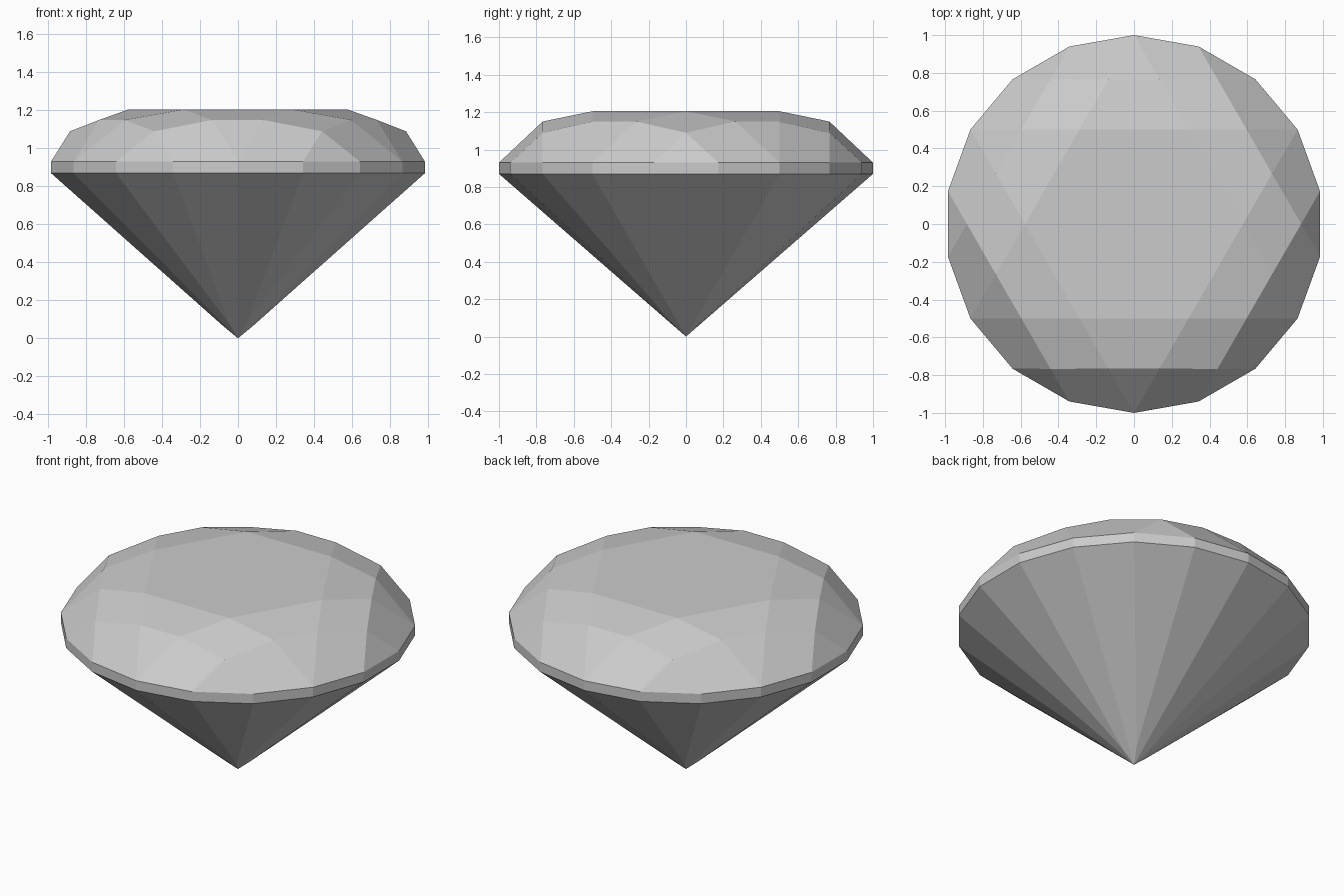
import bpy
import bmesh
from math import sin, cos, radians

cube = bpy.data.objects.get("Cube")
if cube:
    bpy.data.objects.remove(cube, do_unlink=True)

# Material
mat = bpy.data.materials.new("pale grey")
mat.use_nodes = True
colour = (0.6, 0.6, 0.6, 1)
mat.diffuse_color = colour
mat.node_tree.nodes["Principled BSDF"].inputs["Base Color"].default_value = colour

bm = bmesh.new()


def ring(angles, radius, z):
    """Vertices on a circle, keyed by their angle in degrees."""
    return {a % 360: bm.verts.new((radius * cos(radians(a)), radius * sin(radians(a)), z))
            for a in angles}


# Rings from the table down to the point
sixths = range(0, 360, 60)
eighteenths = range(10, 370, 20)
table = ring(sixths, 0.577, 1.205)
star = ring([a + d for a in sixths for d in (-20, 20)], 0.778, 1.15)
kite = ring(sixths, 0.885, 1.09)
girdle_top = ring(eighteenths, 1, 0.93)
girdle_low = ring(eighteenths, 1, 0.87)
culet = ring(sixths, 0.084, 0.07)
tip = bm.verts.new((0, 0, 0))


def facet(*corners):
    """Face from (ring, angle) pairs or plain vertices."""
    bm.faces.new([c if isinstance(c, bmesh.types.BMVert) else c[0][c[1] % 360]
                  for c in corners])


# Flat table
facet(*table.values())

for a in sixths:
    # Crown facets
    facet((table, a), (star, a - 20), (kite, a), (star, a + 20))
    facet((kite, a), (girdle_top, a - 10), (girdle_top, a + 10))
    facet((table, a), (star, a + 20), (star, a + 40), (table, a + 60))
    facet((star, a + 20), (girdle_top, a + 30), (star, a + 40))
    # Pavilion main facet
    facet((culet, a), (girdle_low, a + 10), (girdle_low, a - 10))
    for s in (-1, 1):
        # Mirrored side facets of crown and pavilion
        facet((star, a + 20 * s), (kite, a), (girdle_top, a + 10 * s), (girdle_top, a + 30 * s))
        facet(tip, (culet, a), (girdle_low, a + 10 * s), (girdle_low, a + 30 * s))

# Girdle band
for a in eighteenths:
    facet((girdle_low, a), (girdle_low, a + 20), (girdle_top, a + 20), (girdle_top, a))

bmesh.ops.recalc_face_normals(bm, faces=bm.faces[:])
mesh = bpy.data.meshes.new("gemstone")
bm.to_mesh(mesh)
bm.free()
mesh.materials.append(mat)
bpy.context.collection.objects.link(bpy.data.objects.new("gemstone", mesh))
